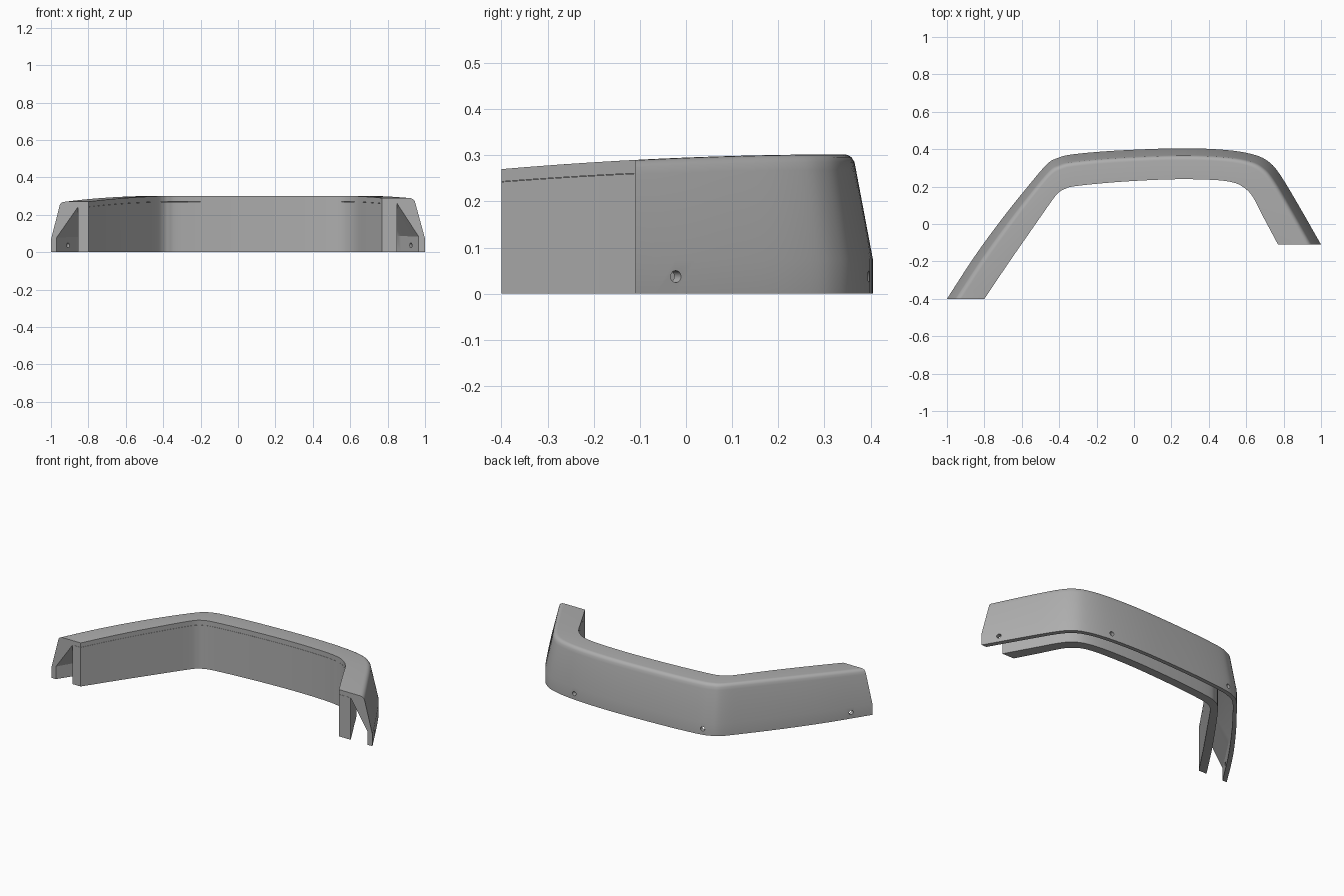
import bpy, bmesh
from mathutils import Vector

if "Cube" in bpy.data.objects:
    bpy.data.objects.remove(bpy.data.objects["Cube"], do_unlink=True)

grey = bpy.data.materials.new("plain_grey")
grey.use_nodes = True
colour = (0.42, 0.42, 0.42, 1)
grey.diffuse_color = colour
grey.node_tree.nodes["Principled BSDF"].inputs["Base Color"].default_value = colour

# Plan outlines: matching points on the outer and inner edge
outer = [(-1, -.4), (-.85, -.17), (-.7, .035), (-.56, .21), (-.465, .32), (-.41, .352),
         (-.33, .372), (-.1, .392), (.25, .405), (.5, .395), (.65, .368), (.73, .325),
         (.79, .25), (.88, .1), (1, -.11)]
inner = [(-.8, -.4), (-.665, -.2), (-.54, -.02), (-.435, .13), (-.4, .17), (-.37, .187),
         (-.31, .203), (-.08, .225), (.2, .239), (.42, .236), (.53, .222), (.59, .193),
         (.635, .145), (.69, .04), (.77, -.11)]
STEPS = 5


def smooth_path(points):
    """Catmull-Rom curve through the points."""
    p = [Vector(q) for q in points]
    p = [2 * p[0] - p[1]] + p + [2 * p[-1] - p[-2]]
    out = []
    for a, b, c, d in zip(p, p[1:], p[2:], p[3:]):
        for k in range(STEPS):
            t = k / STEPS
            out.append(b + (c - a) * t / 2 + (2 * a - 5 * b + 4 * c - d) * t ** 2 / 2
                       + (3 * b - a - 3 * c + d) * t ** 3 / 2)
    return out + [p[-2]]


def top_height(y):
    return .302 - .032 * (max(0, .35 - y) / .75) ** 2


def sweep(name, section):
    """Closed solid; section(u) gives (share of width, share of height) points."""
    bm = bmesh.new()
    rings = []
    for i, (o, n) in enumerate(zip(outer_path, inner_path)):
        ring = []
        for across, up in section(i / (len(outer_path) - 1)):
            q = o.lerp(n, across)
            ring.append(bm.verts.new((q.x, q.y, up * top_height(q.y))))
        rings.append(ring)
    for r, s in zip(rings, rings[1:]):
        for j in range(len(r)):
            k = (j + 1) % len(r)
            bm.faces.new((r[j], r[k], s[k], s[j]))
    bm.faces.new(rings[0])
    bm.faces.new(rings[-1])
    bmesh.ops.recalc_face_normals(bm, faces=bm.faces)
    mesh = bpy.data.meshes.new(name)
    bm.to_mesh(mesh)
    bm.free()
    mesh.materials.append(grey)
    obj = bpy.data.objects.new(name, mesh)
    bpy.context.collection.objects.link(obj)
    return obj


def activate(obj):
    bpy.ops.object.select_all(action='DESELECT')
    obj.select_set(True)
    bpy.context.view_layer.objects.active = obj


def strip_start(u):
    return .725 - .075 * u


def cover_section(u):
    # Skirt, sloping side, rounded shoulder, flat top, then the hollow underside
    return [(0, 0), (0, .25), (.22, .89), (.24, .945), (.28, .98), (.33, .996), (.38, 1),
            (1, 1), (1, .9), (strip_start(u), .9), (.15, .29), (.15, 0)]


def strip_section(u):
    s = strip_start(u)
    return [(s, 0), (s, .897), (1, .897), (1, 0)]


outer_path, inner_path = smooth_path(outer), smooth_path(inner)
cover = sweep("outer_cover", cover_section)
strip = sweep("inner_strip", strip_section)

# Screw holes through the skirt, square to the wall
for x in (-.93, -.37, .49, .95):
    i = min(range(1, len(outer_path) - 1), key=lambda k: abs(outer_path[k].x - x))
    along = outer_path[i + 1] - outer_path[i - 1]
    spot = outer_path[i] + along * ((x - outer_path[i].x) / along.x)
    normal = Vector((-along.y, along.x, 0))
    bpy.ops.mesh.primitive_cylinder_add(vertices=20, radius=.013, depth=.09,
                                        location=(spot.x, spot.y, .037),
                                        rotation=normal.to_track_quat('Z', 'Y').to_euler())
    cutter = bpy.context.object
    cutter.name = "hole_cutter"
    cutter.hide_render = True
    cutter.data.materials.append(grey)
    cut = cover.modifiers.new("hole", 'BOOLEAN')
    cut.operation, cut.solver, cut.object = 'DIFFERENCE', 'EXACT', cutter
    activate(cover)
    bpy.ops.object.modifier_apply(modifier=cut.name)
    bpy.data.objects.remove(cutter, do_unlink=True)

for obj in (cover, strip):
    activate(obj)
    bpy.ops.object.shade_smooth_by_angle(angle=.5)
